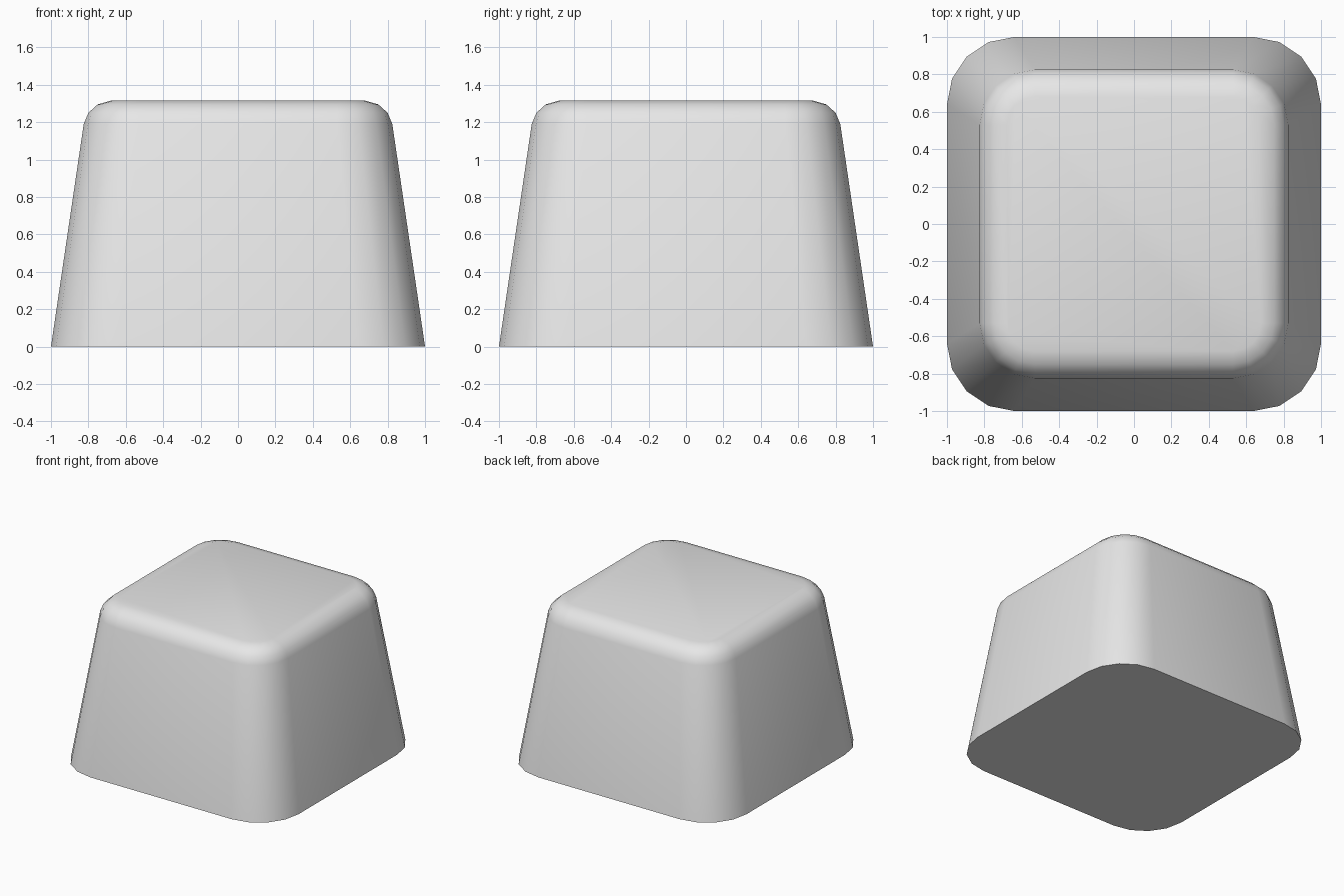
import bpy, bmesh, math

if "Cube" in bpy.data.objects:
    bpy.data.objects.remove(bpy.data.objects["Cube"], do_unlink=True)

# Single grey plastic
grey = bpy.data.materials.new("light grey")
grey.use_nodes = True
colour = (0.8, 0.8, 0.8, 1)
grey.diffuse_color = colour
grey.node_tree.nodes["Principled BSDF"].inputs["Base Color"].default_value = colour

CORNER_STEPS = 4


def rounded_square(bm, half, radius, z):
    """Ring of vertices around a square with rounded corners."""
    ring = []
    for quarter in range(4):
        middle = math.radians(45 + 90 * quarter)
        reach = (half - radius) * math.sqrt(2)
        for step in range(CORNER_STEPS + 1):
            a = math.radians(90 * (quarter + step / CORNER_STEPS))
            ring.append(bm.verts.new((reach * math.cos(middle) + radius * math.cos(a),
                                      reach * math.sin(middle) + radius * math.sin(a), z)))
    return ring


# Tapered block: base, shoulder, rounded rim (half width, corner radius, height)
profile = [(1.0, 0.36, 0.0), (0.825, 0.295, 1.19), (0.80, 0.27, 1.25),
           (0.75, 0.22, 1.295), (0.68, 0.15, 1.315)]
bm = bmesh.new()
rings = [rounded_square(bm, *p) for p in profile]
for low, high in zip(rings, rings[1:]):
    n = len(low)
    for i in range(n):
        j = (i + 1) % n
        bm.faces.new((low[i], low[j], high[j], high[i]))

# Flat base and top
bm.faces.new(rings[0][::-1])
bm.faces.new(rings[-1])
bmesh.ops.recalc_face_normals(bm, faces=bm.faces)

mesh = bpy.data.meshes.new("tapered_cap")
bm.to_mesh(mesh)
bm.free()
mesh.materials.append(grey)
cap = bpy.data.objects.new("tapered_cap", mesh)
bpy.context.collection.objects.link(cap)

# Smooth sides and rim, crisp base edge
bpy.context.view_layer.objects.active = cap
cap.select_set(True)
bpy.ops.object.shade_smooth_by_angle(angle=math.radians(40))
